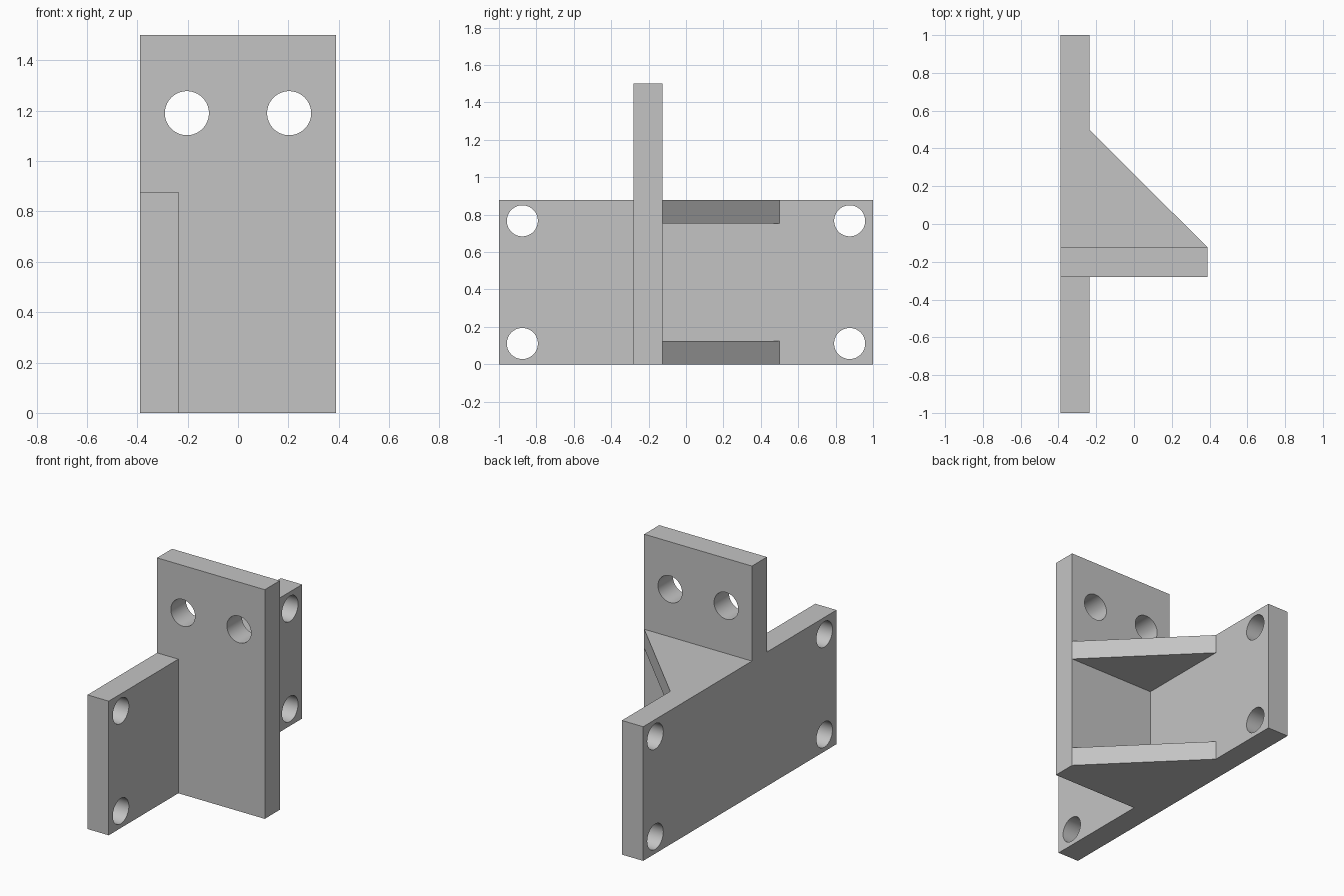
import bpy, bmesh, math
from mathutils import Matrix

if "Cube" in bpy.data.objects:
    bpy.data.objects.remove(bpy.data.objects["Cube"], do_unlink=True)

grey = bpy.data.materials.new("plain grey")
grey.use_nodes = True
COLOUR = (0.55, 0.55, 0.55, 1)
grey.diffuse_color = COLOUR
grey.node_tree.nodes["Principled BSDF"].inputs["Base Color"].default_value = COLOUR

HALF = 0.39        # half width of the upright plate
INNER = -0.236     # inner face of the mounting plate
FRONT, BACK = -0.28, -0.125   # faces of the upright plate
HEIGHT = 0.878     # mounting plate height


def finish(name, bm):
    bmesh.ops.recalc_face_normals(bm, faces=bm.faces[:])
    mesh = bpy.data.meshes.new(name)
    bm.to_mesh(mesh)
    bm.free()
    mesh.materials.append(grey)
    obj = bpy.data.objects.new(name, mesh)
    bpy.context.collection.objects.link(obj)
    return obj


def prism(name, outline, z0, z1):
    """Extrude an outline in plan from z0 up to z1."""
    bm = bmesh.new()
    face = bm.faces.new([bm.verts.new((x, y, z0)) for x, y in outline])
    grown = bmesh.ops.extrude_face_region(bm, geom=[face])["geom"]
    top = [v for v in grown if isinstance(v, bmesh.types.BMVert)]
    bmesh.ops.translate(bm, verts=top, vec=(0, 0, z1 - z0))
    return finish(name, bm)


def slab(name, x0, x1, y0, y1, z1):
    return prism(name, [(x0, y0), (x1, y0), (x1, y1), (x0, y1)], 0, z1)


def drill(name, location, radius, axis):
    bm = bmesh.new()
    turn = Matrix.Rotation(math.pi / 2, 4, axis)
    bmesh.ops.create_cone(bm, cap_ends=True, segments=64, radius1=radius,
                          radius2=radius, depth=0.4,
                          matrix=Matrix.Translation(location) @ turn)
    return finish(name, bm)


def combine(target, other, operation):
    mod = target.modifiers.new(operation.lower(), 'BOOLEAN')
    mod.operation, mod.solver, mod.object = operation, 'EXACT', other
    bpy.ops.object.select_all(action='DESELECT')
    bpy.context.view_layer.objects.active = target
    target.select_set(True)
    bpy.ops.object.modifier_apply(modifier=mod.name)
    bpy.data.objects.remove(other, do_unlink=True)


# Mounting plate and upright plate
bracket = slab("angle_bracket", -HALF, INNER, -1, 1, HEIGHT)
combine(bracket, slab("upright_plate", -HALF, HALF, FRONT, BACK, 1.5), 'UNION')

# Triangular gussets, rooted slightly inside both plates
root_x, root_y = INNER - 0.06, BACK - 0.06
gusset = [(root_x, root_y), (HALF, root_y), (HALF, BACK),
          (INNER, 0.5), (root_x, 0.5)]
for z0, z1 in ((0, 0.125), (HEIGHT - 0.125, HEIGHT)):
    combine(bracket, prism("gusset", gusset, z0, z1), 'UNION')

# Bolt holes in the mounting plate
for y in (-0.875, 0.875):
    for z in (0.111, 0.767):
        combine(bracket, drill("bolt_cutter", (-0.31, y, z), 0.083, 'Y'), 'DIFFERENCE')

# Larger holes in the upright plate
for x in (-0.203, 0.203):
    combine(bracket, drill("hole_cutter", (x, -0.2, 1.19), 0.0875, 'X'), 'DIFFERENCE')

bracket.select_set(True)
bpy.context.view_layer.objects.active = bracket
bpy.ops.object.shade_smooth_by_angle(angle=math.radians(30))
